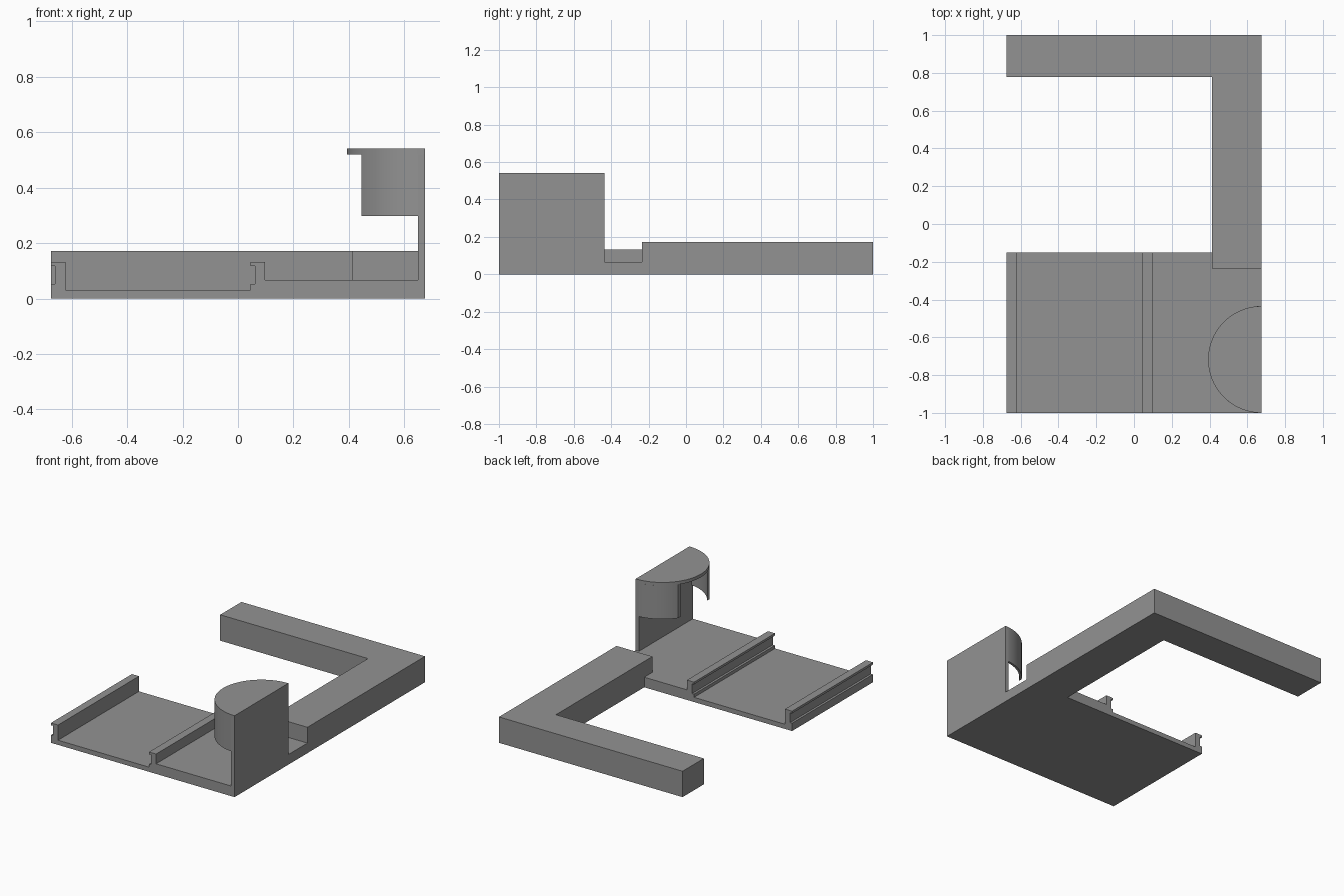
import bpy, bmesh, math
from mathutils import Vector

if "Cube" in bpy.data.objects:
    bpy.data.objects.remove(bpy.data.objects["Cube"])

grey = bpy.data.materials.new("grey")
grey.diffuse_color = (0.29, 0.29, 0.29, 1)
grey.use_nodes = True
grey.node_tree.nodes["Principled BSDF"].inputs["Base Color"].default_value = grey.diffuse_color


def prism(name, outline, start, end, axis="z", smooth=False):
    """Extrude a closed outline: (x, y) along z, or (x, z) along y."""
    place = (lambda a, b, h: (a, b, h)) if axis == "z" else (lambda a, b, h: (a, h, b))
    bm = bmesh.new()
    face = bm.faces.new([bm.verts.new(place(a, b, start)) for a, b in outline])
    new = bmesh.ops.extrude_face_region(bm, geom=[face])["geom"]
    shift = Vector(place(0, 0, end - start))
    bmesh.ops.translate(bm, vec=shift, verts=[v for v in new if isinstance(v, bmesh.types.BMVert)])
    bmesh.ops.recalc_face_normals(bm, faces=bm.faces)
    mesh = bpy.data.meshes.new(name)
    bm.to_mesh(mesh)
    bm.free()
    mesh.materials.append(grey)
    obj = bpy.data.objects.new(name, mesh)
    bpy.context.collection.objects.link(obj)
    if smooth:
        bpy.ops.object.select_all(action="DESELECT")
        obj.select_set(True)
        bpy.context.view_layer.objects.active = obj
        bpy.ops.object.shade_smooth_by_angle(angle=math.radians(30))
    return obj


def rect(x0, x1, y0, y1):
    return [(x0, y0), (x1, y0), (x1, y1), (x0, y1)]


def arc(radius, a0, a1, steps):
    return [(CX + radius * math.cos(a0 + (a1 - a0) * i / steps),
             CY + radius * math.sin(a0 + (a1 - a0) * i / steps)) for i in range(steps + 1)]


W = 0.675            # half width
FLOOR = 0.067        # upper floor level
BACK = -0.15         # rear edge of the base plate
CX, CY, R = W, -0.7175, 0.2825   # tower axis and radius


def rail(x):
    """Left side and top of a grooved rail, from bottom to top right."""
    return [(x, 0.052), (x + 0.015, 0.052), (x + 0.015, 0.117),
            (x, 0.117), (x, 0.132), (x + 0.052, 0.132)]


# base plate with two grooved rails and a stepped floor
profile = ([(-W, 0)] + rail(-W) + [(-W + 0.052, 0.031), (0.046, 0.031)]
           + rail(0.046) + [(0.098, FLOOR), (W, FLOOR), (W, 0)])
prism("base_plate", profile, -1, BACK, axis="y")

# L-shaped arm behind the plate, with its tip resting on the plate
prism("rear_arm", [(0.412, BACK), (W, BACK), (W, 1), (-W, 1), (-W, 0.777), (0.412, 0.777)], 0, 0.172)
prism("arm_tip", rect(0.412, W, -0.235, BACK), FLOOR, 0.172)

# tower: upright wall, half-round cap and two curved shell pieces
prism("tower_wall", rect(0.65, W, -1, CY + R), FLOOR, 0.52)
prism("tower_cap", arc(R, math.pi / 2, 1.5 * math.pi, 64), 0.52, 0.541, smooth=True)

T = 0.015            # shell thickness
CUT, END = 0.445, 0.651


def shell(name, side):
    pieces = []
    for r in (R, R - T):
        a0, a1 = math.acos((END - CX) / r), math.acos((CUT - CX) / r)
        pieces.append(arc(r, side * a0, side * a1, 24))
    prism(name, pieces[0] + pieces[1][::-1], 0.297, 0.52, smooth=True)


shell("back_shell", 1)
shell("front_shell", -1)
